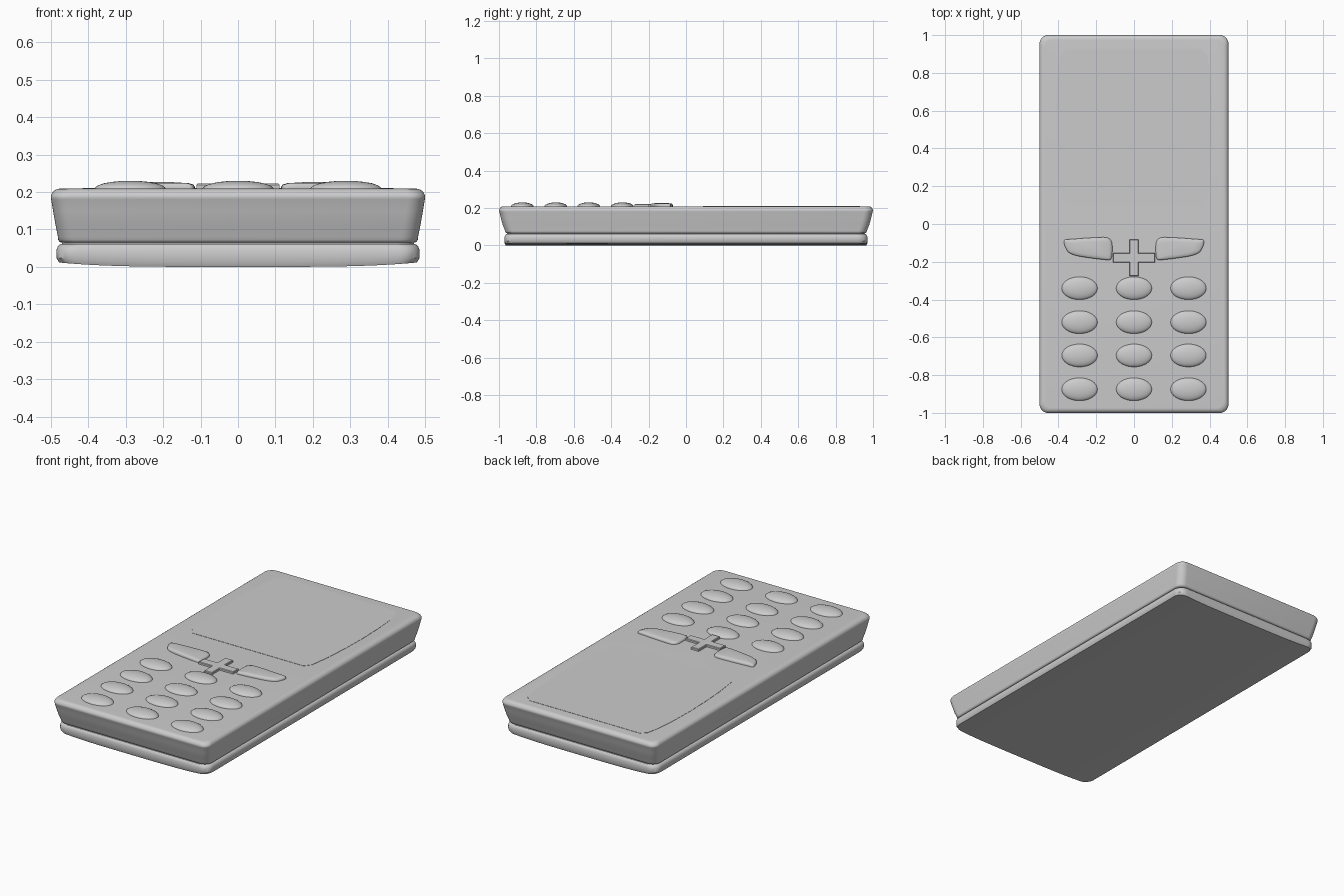
import bpy, bmesh, math

if "Cube" in bpy.data.objects:
    bpy.data.objects.remove(bpy.data.objects["Cube"])

grey = bpy.data.materials.new("grey plastic")
grey.diffuse_color = (0.6, 0.6, 0.6, 1)
grey.use_nodes = True
grey.node_tree.nodes["Principled BSDF"].inputs["Base Color"].default_value = grey.diffuse_color


def finish(bm, name, angle=35):
    bmesh.ops.recalc_face_normals(bm, faces=bm.faces)
    me = bpy.data.meshes.new(name)
    bm.to_mesh(me)
    bm.free()
    me.materials.append(grey)
    ob = bpy.data.objects.new(name, me)
    bpy.context.collection.objects.link(ob)
    bpy.ops.object.select_all(action='DESELECT')
    bpy.context.view_layer.objects.active = ob
    ob.select_set(True)
    bpy.ops.object.shade_smooth_by_angle(angle=math.radians(angle))
    return ob


def rounded_rect(hx, hy, r, n=8):
    pts = []
    for k, (sx, sy) in enumerate([(1, 1), (-1, 1), (-1, -1), (1, -1)]):
        for i in range(n + 1):
            a = math.pi / 2 * (k + i / n)
            pts.append((sx * (hx - r) + r * math.cos(a), sy * (hy - r) + r * math.sin(a)))
    return pts


def loft(rings):
    """Skin a list of (outline, z) rings and cap both ends."""
    bm = bmesh.new()
    vs = [[bm.verts.new((x, y, z)) for x, y in pts] for pts, z in rings]
    for a, b in zip(vs, vs[1:]):
        for i in range(len(a)):
            j = (i + 1) % len(a)
            bm.faces.new((a[i], a[j], b[j], b[i]))
    bm.faces.new(vs[0][::-1])
    bm.faces.new(vs[-1])
    return bm


def shell(profile, r):
    return loft([(rounded_rect(hx, hy, r), z) for hx, hy, z in profile])


def smooth_outline(pts, rounds=3):
    """Corner-cutting to turn a coarse outline into a soft curve."""
    for _ in range(rounds):
        out = []
        for (ax, ay), (bx, by) in zip(pts, pts[1:] + pts[:1]):
            out += [(ax * .8 + bx * .2, ay * .8 + by * .2), (ax * .2 + bx * .8, ay * .2 + by * .8)]
        pts = out
    return pts


def scaled(pts, s):
    cx = sum(p[0] for p in pts) / len(pts)
    cy = sum(p[1] for p in pts) / len(pts)
    return [(cx + (x - cx) * s, cy + (y - cy) * s) for x, y in pts]


# back cover, bottom gently arched across its width
bm = shell([(.478, .964, 0), (.485, .97, .012), (.485, .97, .045), (.481, .966, .055),
            (.474, .96, .061), (.46, .945, .062)], .05)
for k in range(-9, 10):
    bmesh.ops.bisect_plane(bm, geom=bm.verts[:] + bm.edges[:] + bm.faces[:],
                           plane_co=(k * .047, 0, 0), plane_no=(1, 0, 0))
for v in bm.verts:
    if v.co.z < .02:
        v.co.z += .012 * (abs(v.co.x) / .48) ** 4
finish(bm, "back_cover")

# recessed seam between the two shells
finish(shell([(.47, .955, .05), (.47, .955, .08)], .05), "seam")

# flared front shell with rounded rim
prof = [(.465, .95, .064), (.476, .962, .066), (.48, .966, .072), (.481, .968, .08),
        (.487, .98, .11), (.494, .991, .15), (.499, .998, .18)]
for i in range(7):
    a = math.pi / 2 * i / 6
    prof.append((.475 + .025 * math.cos(a), .975 + .025 * math.sin(math.pi / 2 - a), .185 + .024 * math.sin(a)))
finish(shell(prof, .045), "front_shell", 50)

# screen with bulging sides
half = [(.355, .93), (.385, .90), (.402, .82), (.411, .70), (.415, .55),
        (.411, .40), (.402, .26), (.385, .13), (.355, .092)]
outline = half + [(-x, y) for x, y in reversed(half)]
finish(loft([(outline, .205), (outline, .2105)]), "screen")

# number keys
for row, y in enumerate((-.34, -.52, -.696, -.875)):
    for col, x in enumerate((-.288, 0, .288)):
        bm = bmesh.new()
        bmesh.ops.create_uvsphere(bm, u_segments=32, v_segments=16, radius=1)
        for v in bm.verts:
            v.co = (x + v.co.x * .095, y + v.co.y * .061, .208 + v.co.z * .022)
        finish(bm, f"number_key_{row + 1}_{col + 1}")

# two mirrored soft keys
key = [(.115, -.068), (.24, -.073), (.33, -.08), (.373, -.083), (.368, -.115), (.35, -.15),
       (.31, -.168), (.22, -.182), (.15, -.19), (.115, -.19)]
key = smooth_outline(key)
for side, name in ((1, "right"), (-1, "left")):
    pts = [(x * side, y) for x, y in key]
    finish(loft([(pts, .2), (pts, .214), (scaled(pts, .97), .220),
                 (scaled(pts, .88), .2235), (scaled(pts, .6), .226)]), name + "_soft_key", 50)

# navigation cross
w, ax, ay, cy = .025, .111, .097, -.178
quarter = [(ax, -w), (ax, w), (w, w), (w, ay), (-w, ay), (-w, w),
           (-ax, w), (-ax, -w), (-w, -w), (-w, -ay), (w, -ay), (w, -w)]
cross = [(x, y + cy) for x, y in quarter]
inner = [(x - math.copysign(.003, x), y - math.copysign(.003, y - cy)) for x, y in cross]
finish(loft([(cross, .2), (cross, .219), (inner, .222)]), "navigation_cross")
